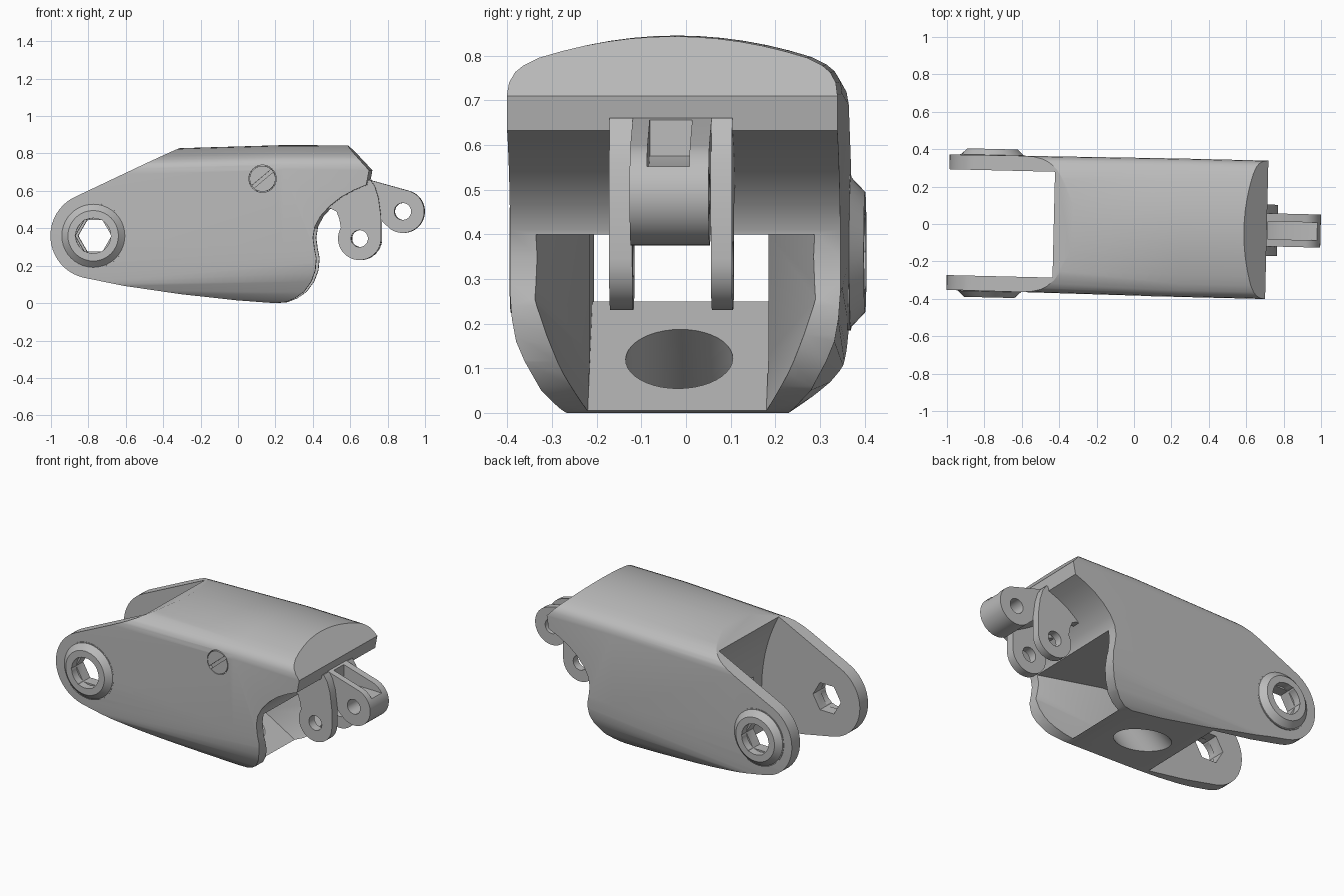
import bpy, bmesh
from math import sin, cos, radians, pi
from mathutils import Matrix

cube = bpy.data.objects.get("Cube")
if cube:
    bpy.data.objects.remove(cube, do_unlink=True)

grey = bpy.data.materials.new("plain grey")
grey.use_nodes = True
grey.diffuse_color = (0.5, 0.5, 0.5, 1)
grey.node_tree.nodes["Principled BSDF"].inputs["Base Color"].default_value = (0.5, 0.5, 0.5, 1)


def finish(name, bm):
    bmesh.ops.recalc_face_normals(bm, faces=bm.faces)
    mesh = bpy.data.meshes.new(name)
    bm.to_mesh(mesh)
    bm.free()
    mesh.materials.append(grey)
    ob = bpy.data.objects.new(name, mesh)
    bpy.context.collection.objects.link(ob)
    return ob


def prism(name, pts, y0, y1):
    """Extrude an outline of (x, z) points along y."""
    bm = bmesh.new()
    face = bm.faces.new([bm.verts.new((x, y0, z)) for x, z in pts])
    new = bmesh.ops.extrude_face_region(bm, geom=[face])["geom"]
    verts = [v for v in new if isinstance(v, bmesh.types.BMVert)]
    bmesh.ops.translate(bm, verts=verts, vec=(0, y1 - y0, 0))
    return finish(name, bm)


def hull(name, pts):
    bm = bmesh.new()
    for p in pts:
        bm.verts.new(p)
    bmesh.ops.convex_hull(bm, input=bm.verts)
    bmesh.ops.dissolve_limit(bm, angle_limit=0.002, verts=bm.verts, edges=bm.edges)
    return finish(name, bm)


def arc(cx, cz, r, a0, a1, n):
    return [(cx + r * cos(radians(a0 + (a1 - a0) * i / n)),
             cz + r * sin(radians(a0 + (a1 - a0) * i / n))) for i in range(n + 1)]


def rod(name, x, z, r, y0, y1, r2=None, n=40):
    """Cylinder or cone along y, radius r at y0 and r2 at y1."""
    r2 = r if r2 is None else r2
    ring = [(cos(2 * pi * i / n), sin(2 * pi * i / n)) for i in range(n)]
    return hull(name, [(x + q * c, y, z + q * s) for y, q in ((y0, r), (y1, r2)) for c, s in ring])


def boolean(ob, tool, op="DIFFERENCE"):
    tool.hide_render = True
    mod = ob.modifiers.new("cut", "BOOLEAN")
    mod.operation, mod.solver, mod.object = op, "EXACT", tool
    bpy.context.view_layer.objects.active = ob
    bpy.ops.object.modifier_apply(modifier=mod.name)
    bpy.data.objects.remove(tool, do_unlink=True)


# Side outline: round fork end, sloped top, chamfered nose, concave notch, rounded heel
PX, PZ = -0.765, 0.36
outline = arc(PX, PZ, 0.23, 257, 113, 20)
outline += [(-0.25, 0.858), (0.575, 0.857), (0.71, 0.71), (0.695, 0.632)]
outline += [(0.63, 0.605), (0.56, 0.567), (0.5, 0.52), (0.45, 0.465), (0.42, 0.41), (0.41, 0.35),
            (0.418, 0.29), (0.428, 0.24), (0.422, 0.175), (0.4, 0.115), (0.36, 0.06),
            (0.31, 0.025), (0.26, 0.005), (0.2, 0), (0, 0.015), (-0.3, 0.048), (-0.6, 0.092)]
body = prism("body_shell", outline, -0.5, 0.5)

# Cross-section: domed roof, upright sides, bottom tucked in less and less toward the fork
lower = [(0.23, -0.015), (0.27, 0.025), (0.31, 0.08), (0.345, 0.165), (0.362, 0.22), (0.37, 0.28)]
upper = [(0.37, 0.715), (0.366, 0.742), (0.353, 0.765), (0.335, 0.78)]
upper += [(y, 0.845 - 0.53 * y * y) for y in (0.3, 0.25, 0.2, 0.15, 0.1, 0.05, 0)]
section = []
for x, drop, width in ((-1.1, 0.04, 0.975), (0.25, 0, 1), (0.8, 0.003, 1)):
    k = (x - 0.25) / 1.35
    for side in (-1, 1):
        section += [(x, side * width * (0.37 - (0.37 - y) * (1 + 0.9 * k)), z - 0.1 * k)
                    for y, z in lower]
        section += [(x, side * y * width, z - drop) for y, z in upper]
boolean(body, hull("section_helper", section), "INTERSECT")

# Gap between the fork arms with a curved inner wall
boolean(body, prism("gap_cutter", arc(-1.31, 0.3, 1.0, -25, 35, 24)
                    + [(-1.3, 0.874), (-1.3, -0.123)], -0.283, 0.283))

# Through passage above a sloping floor, flared at the mouth
boolean(body, prism("passage_cutter", [(0.6, 0.4), (-0.5, 0.4), (-0.5, 0.25), (-0.18, 0.25),
                                       (0.26, 0.004), (0.6, -0.03)], -0.2, 0.2))
flare = []
for s in (-1, 1):
    flare += [(0.47, s * y, z) for y, z in ((0.328, 0.45), (0.328, 0.27), (0.29, 0.15),
                                            (0.24, 0.06), (0.2, 0.004))]
    flare += [(0.05, s * 0.2, 0.4), (0.05, s * 0.2, 0.13), (0.26, s * 0.2, 0.004)]
flare = hull("flare_cutter", flare)
boolean(flare, prism("flare_roof_helper", [(0, 0.4), (0.6, 0.4), (0.6, 0.6), (0, 0.6)], -0.5, 0.5))
boolean(body, flare)

# Slanted drain hole through the floor
ring = [(0.125 * cos(2 * pi * i / 40), 0.12 * sin(2 * pi * i / 40)) for i in range(40)]
hole = hull("floor_hole_cutter", [(x, y, z) for z in (-0.5, 0.2) for x, y in ring])
hole.data.transform(Matrix.Translation((0.05, 0, 0.12)) @ Matrix.Rotation(radians(52), 4, "Y"))
boolean(body, hole)

# Pivot bosses and their hexagonal bores with round mouths
for s in (-1, 1):
    boolean(body, rod("boss", PX, PZ, 0.175, s * 0.33, s * 0.365), "UNION")
    boolean(body, rod("boss", PX, PZ, 0.174, s * 0.36, s * 0.397, 0.135), "UNION")
boolean(body, rod("bore_cutter", PX, PZ, 0.097, -0.6, 0.6, n=6))
for s in (-1, 1):
    boolean(body, rod("mouth_cutter", PX, PZ, 0.094, s * 0.35, s * 0.6))

# Slotted screw set into the front side
SX, SZ = 0.14, 0.665
boolean(body, rod("screw_seat_cutter", SX, SZ, 0.073, -0.6, -0.33))
screw = rod("slotted_screw", SX, SZ, 0.069, -0.37, -0.32)
c, s = cos(radians(40)), sin(radians(40))
slot = [(SX + u * c - v * s, SZ + u * s + v * c)
        for u, v in ((-0.1, -0.009), (0.1, -0.009), (0.1, 0.009), (-0.1, 0.009))]
boolean(screw, prism("slot_cutter", slot, -0.5, -0.352))

# Two hanging lug plates
parts = [body, screw]
lug = arc(0.653, 0.345, 0.115, 150, 360, 24)
lug += [(0.768, 0.46), (0.755, 0.56), (0.735, 0.625), (0.71, 0.66), (0.66, 0.64), (0.56, 0.6),
        (0.46, 0.5), (0.5, 0.505), (0.53, 0.49), (0.545, 0.45)]
for name, y0, y1 in (("front_lug", -0.14, -0.088), ("back_lug", 0.088, 0.135)):
    plate = prism(name, lug, y0, y1)
    boolean(plate, rod("lug_hole_cutter", 0.653, 0.345, 0.045, -0.3, 0.3))
    parts.append(plate)

# Outer link arm with an open slot along its top
link = [(0.58, 0.56), (0.6, 0.6), (0.7, 0.66)] + arc(0.883, 0.49, 0.115, 72, -125, 24)
link += [(0.78, 0.43), (0.755, 0.46), (0.68, 0.5)]
arm = prism("link_arm", link, -0.0885, 0.0885)
boolean(arm, rod("link_hole_cutter", 0.883, 0.49, 0.045, -0.3, 0.3))
boolean(arm, prism("link_slot_cutter", [(0.715, 0.67), (0.715, 0.575), (0.78, 0.552), (1.1, 0.552),
                                        (1.1, 0.8), (0.715, 0.8)], -0.05, 0.045))
parts.append(arm)

# Shared slight yaw, then smooth shading with sharp edges kept
place = Matrix.Translation((0, -0.014, 0)) @ Matrix.Rotation(-0.024, 4, "Z")
bpy.ops.object.select_all(action="DESELECT")
for ob in parts:
    ob.data.transform(place)
    ob.select_set(True)
bpy.context.view_layer.objects.active = body
bpy.ops.object.shade_smooth_by_angle(angle=radians(28))
